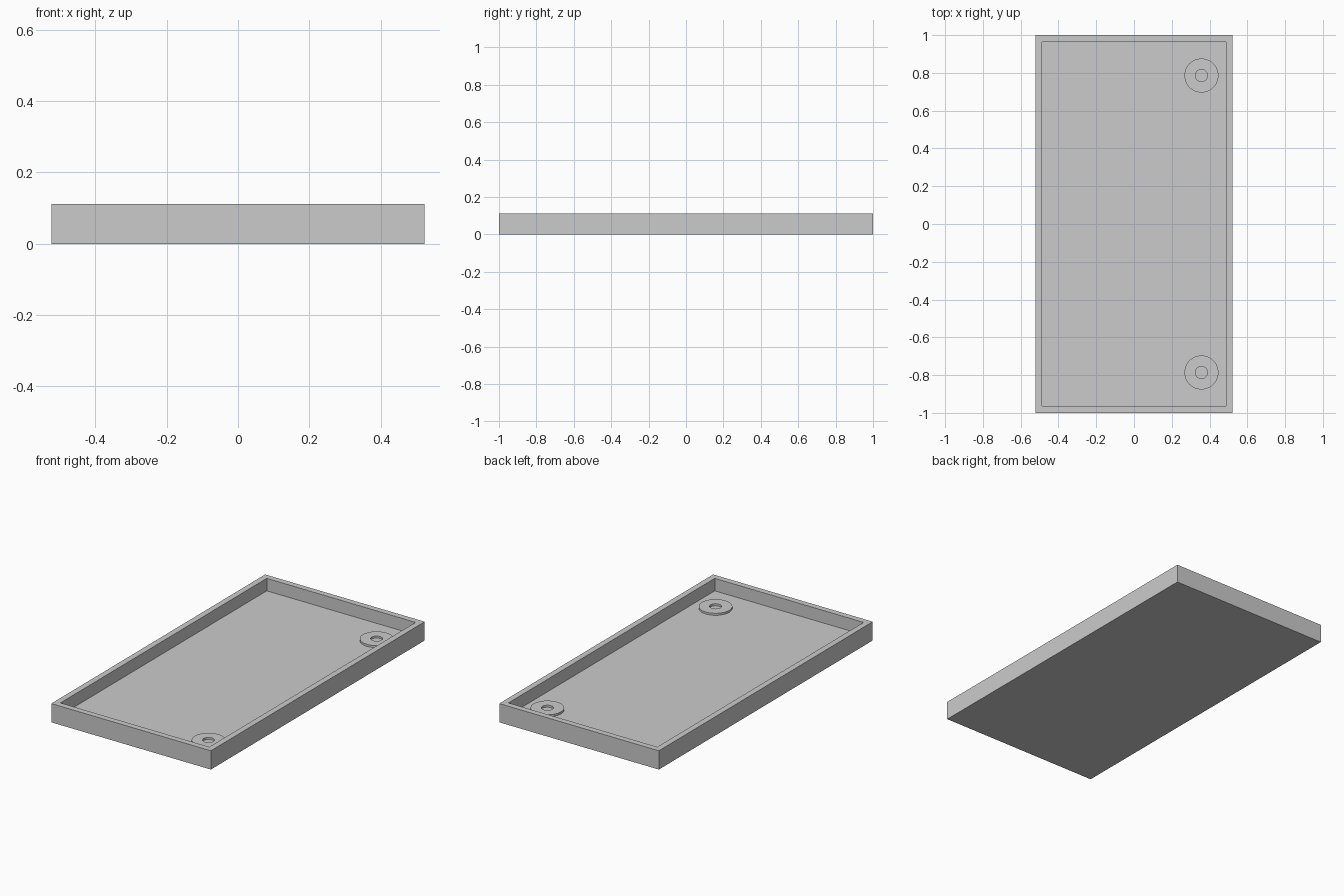
import bpy, bmesh
from mathutils import Matrix

cube = bpy.data.objects.get("Cube")
if cube:
    bpy.data.objects.remove(cube, do_unlink=True)

WIDTH, LENGTH, HEIGHT = 1.045, 2.0, 0.111
RIM, FLOOR = 0.05, 0.037

grey = bpy.data.materials.new("plain grey")
grey.use_nodes = True
colour = (0.6, 0.6, 0.6, 1)
grey.diffuse_color = colour
grey.node_tree.nodes["Principled BSDF"].inputs["Base Color"].default_value = colour


def finish(bm, name, location=(0, 0, 0)):
    mesh = bpy.data.meshes.new(name)
    bm.to_mesh(mesh)
    bm.free()
    mesh.materials.append(grey)
    obj = bpy.data.objects.new(name, mesh)
    obj.location = location
    bpy.context.collection.objects.link(obj)
    return obj


# Tray: a box whose top is inset to leave a rim, then pushed down to the floor
bm = bmesh.new()
bmesh.ops.create_cube(bm, size=1, matrix=Matrix.Translation((0, 0, HEIGHT / 2))
                      @ Matrix.Diagonal((WIDTH, LENGTH, HEIGHT, 1)))
top = max(bm.faces, key=lambda f: f.calc_center_median().z)
bmesh.ops.inset_region(bm, faces=[top], thickness=RIM)
well = bmesh.ops.extrude_face_region(bm, geom=[top])["geom"]
bmesh.ops.translate(bm, vec=(0, 0, FLOOR - HEIGHT),
                    verts=[g for g in well if isinstance(g, bmesh.types.BMVert)])
if top.is_valid:
    bmesh.ops.delete(bm, geom=[top], context="FACES_ONLY")
bmesh.ops.recalc_face_normals(bm, faces=bm.faces)
finish(bm, "tray")


# Ring-shaped mounting pads: a rectangular section spun round the hole
def mounting_pad(name, x, y, inner=0.032, outer=0.09, thick=0.012):
    bm = bmesh.new()
    section = [(inner, 0), (outer, 0), (outer, thick), (inner, thick)]
    verts = [bm.verts.new((r, 0, z)) for r, z in section]
    edges = [bm.edges.new((verts[i], verts[(i + 1) % 4])) for i in range(4)]
    bmesh.ops.spin(bm, geom=verts + edges, axis=(0, 0, 1), cent=(0, 0, 0),
                   angle=6.2831853, steps=48)
    bmesh.ops.remove_doubles(bm, verts=bm.verts, dist=0.0001)
    bmesh.ops.recalc_face_normals(bm, faces=bm.faces)
    pad = finish(bm, name, (x, y, FLOOR))
    bpy.ops.object.select_all(action="DESELECT")
    pad.select_set(True)
    bpy.context.view_layer.objects.active = pad
    bpy.ops.object.shade_smooth_by_angle()


for name, side in (("front_mounting_pad", -1), ("back_mounting_pad", 1)):
    mounting_pad(name, 0.357, side * 0.786)
